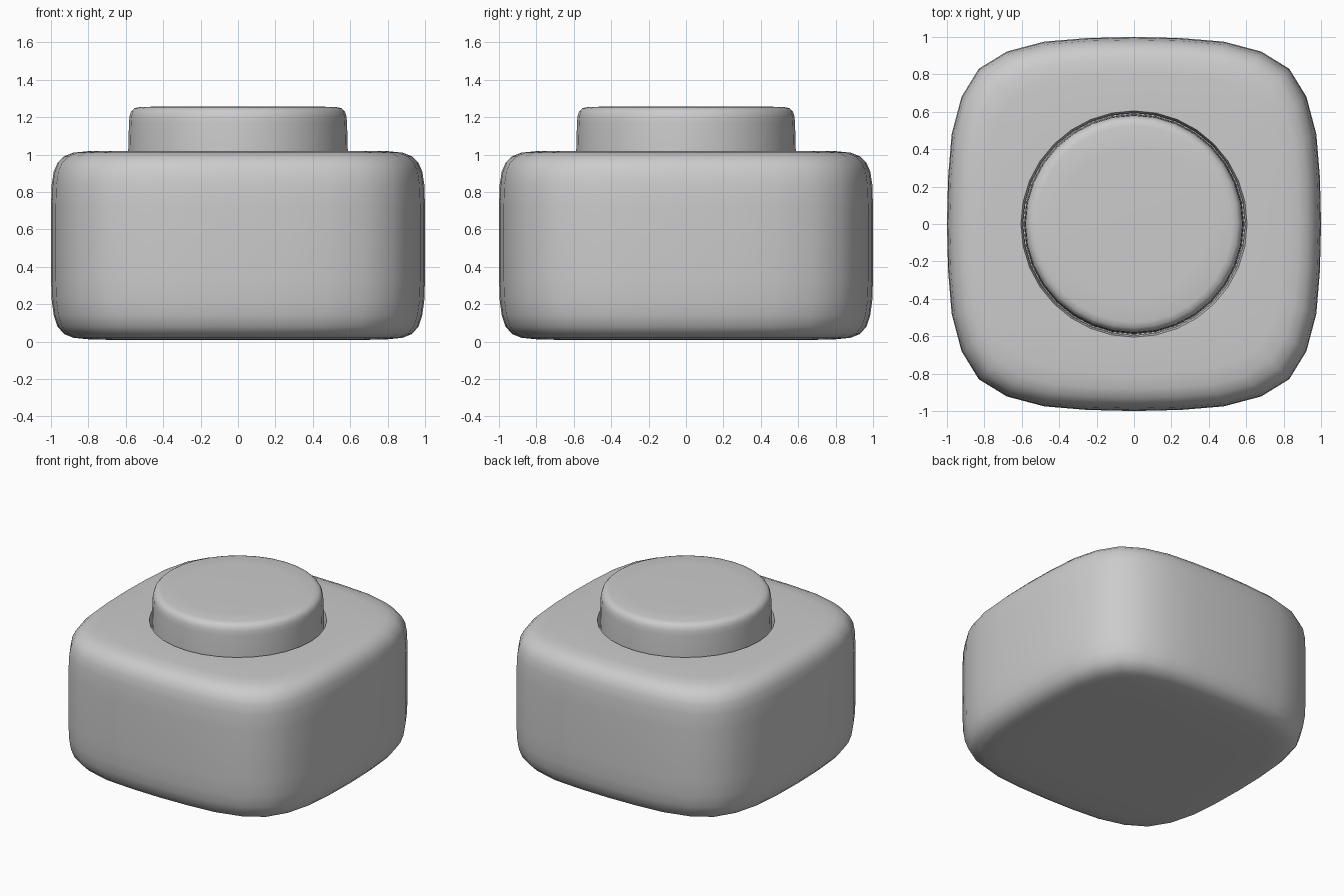
import bpy, bmesh, math

if "Cube" in bpy.data.objects:
    bpy.data.objects.remove(bpy.data.objects["Cube"])

N = 32
# One octant of the soft-square outline, mirrored to a full 32-point loop
octant = [(1.0, 0.0), (0.994, 0.25), (0.975, 0.48), (0.922, 0.68), (0.83, 0.83)]
quarter = octant + [(y, x) for x, y in octant[-2:0:-1]]
SQUARE = []
for k in range(4):
    c, s = round(math.cos(k * math.pi / 2)), round(math.sin(k * math.pi / 2))
    SQUARE += [(c * x - s * y, s * x + c * y) for x, y in quarter]
CIRCLE = [(math.cos(2 * math.pi * i / N), math.sin(2 * math.pi * i / N)) for i in range(N)]


def loft(name, rings, cap_start, cap_end):
    """Skin a stack of (outline, scale, z) rings."""
    bm = bmesh.new()
    loops = [[bm.verts.new((x * s, y * s, z)) for x, y in outline] for outline, s, z in rings]
    for a, b in zip(loops, loops[1:]):
        for i in range(N):
            j = (i + 1) % N
            bm.faces.new((a[i], a[j], b[j], b[i]))
    if cap_start:
        bm.faces.new(loops[0][::-1])
    if cap_end:
        bm.faces.new(loops[-1])
    bmesh.ops.recalc_face_normals(bm, faces=bm.faces)
    mesh = bpy.data.meshes.new(name)
    bm.to_mesh(mesh)
    bm.free()
    obj = bpy.data.objects.new(name, mesh)
    bpy.context.collection.objects.link(obj)
    bpy.ops.object.select_all(action='DESELECT')
    obj.select_set(True)
    bpy.context.view_layer.objects.active = obj
    bpy.ops.object.shade_smooth_by_angle(angle=math.radians(40))
    return obj


# Housing: rounded soft-square block with a shallow round well in the top
side = [(0.60, 0.007), (0.80, 0.012), (0.88, 0.02), (0.93, 0.04), (0.965, 0.08),
        (0.985, 0.14), (0.996, 0.22), (1.0, 0.34), (1.0, 0.72), (0.996, 0.84),
        (0.985, 0.91), (0.965, 0.955), (0.93, 0.99), (0.88, 1.01), (0.80, 1.018)]
well = [(0.605, 1.02), (0.595, 0.98), (0.592, 0.90)]
loft("housing",
     [(SQUARE, s, z) for s, z in side] + [(CIRCLE, r, z) for r, z in well],
     True, True)

# Button: slightly tapered disc with a rounded rim
button = [(0.588, 0.90), (0.587, 1.02), (0.583, 1.17), (0.58, 1.205), (0.572, 1.23),
          (0.555, 1.247), (0.525, 1.254), (0.40, 1.257)]
loft("button", [(CIRCLE, r, z) for r, z in button], True, True)
